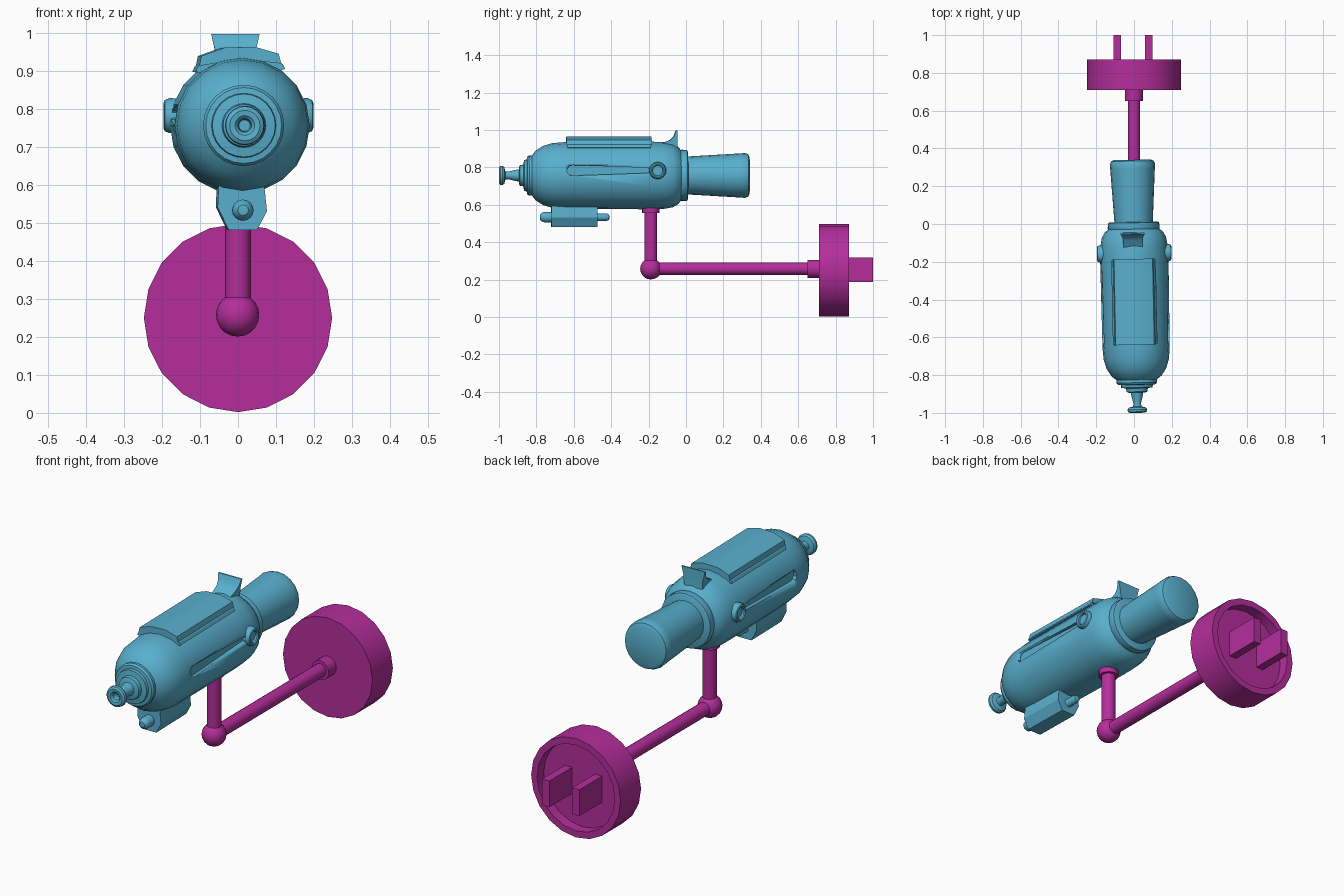
import bpy, bmesh
from math import sin, cos, pi, radians
from mathutils import Matrix, Vector

if "Cube" in bpy.data.objects:
    bpy.data.objects.remove(bpy.data.objects["Cube"])


def material(name, rgb):
    m = bpy.data.materials.new(name)
    m.diffuse_color = (*rgb, 1)
    m.use_nodes = True
    m.node_tree.nodes["Principled BSDF"].inputs["Base Color"].default_value = m.diffuse_color
    return m


BLUE = material("blue", (0.10, 0.43, 0.61))
PINK = material("magenta", (0.46, 0.027, 0.33))

# Frames: ALONG_Y turns local z into +y; TOY is the slightly yawed toy axis
ALONG_Y = Matrix.Rotation(-pi / 2, 4, 'X')
ALONG_X = Matrix.Rotation(pi / 2, 4, 'Y')
TOY = Matrix.Translation((-0.002, 0, 0.757)) @ Matrix.Rotation(0.02, 4, 'Z')


def finish(name, bm, mat, matrix=Matrix(), angle=35):
    bmesh.ops.recalc_face_normals(bm, faces=bm.faces)
    bm.transform(matrix)
    me = bpy.data.meshes.new(name)
    bm.to_mesh(me)
    bm.free()
    me.materials.append(mat)
    ob = bpy.data.objects.new(name, me)
    bpy.context.collection.objects.link(ob)
    bpy.ops.object.select_all(action='DESELECT')
    ob.select_set(True)
    bpy.context.view_layer.objects.active = ob
    bpy.ops.object.shade_smooth_by_angle(angle=radians(angle))
    return ob


def lathe(name, profile, mat, matrix, n=24, angle=35):
    """Revolve (radius, height) points around local z."""
    bm = bmesh.new()
    rings = []
    for r, h in profile:
        k = n if r else 1
        rings.append([bm.verts.new((r * cos(2 * pi * i / n), r * sin(2 * pi * i / n), h))
                      for i in range(k)])
    for a, b in zip(rings, rings[1:]):
        for i in range(n):
            j = (i + 1) % n
            vs = [a[i % len(a)], a[j % len(a)], b[j % len(b)], b[i % len(b)]]
            bm.faces.new(list(dict.fromkeys(vs)))
    return finish(name, bm, mat, matrix, angle)


def prism(name, pts, lo, hi, axis, mat, matrix=Matrix()):
    """Extrude a profile along x (points are y,z) or y (points are x,z)."""
    bm = bmesh.new()
    place = (lambda p, t: (t, *p)) if axis == 'x' else (lambda p, t: (p[0], t, p[1]))
    a, b = ([bm.verts.new(place(p, t)) for p in pts] for t in (lo, hi))
    bm.faces.new(a)
    bm.faces.new(b)
    for i in range(len(pts)):
        j = (i + 1) % len(pts)
        bm.faces.new((a[i], a[j], b[j], b[i]))
    return finish(name, bm, mat, matrix, 25)


# Rounded main body
body = lathe("body", [(0, -.83), (.10, -.83), (.132, -.805), (.158, -.765), (.173, -.715),
                      (.178, -.65), (.181, -.2), (.179, -.12), (.17, -.07), (.152, -.04),
                      (.125, -.02), (0, -.02)], BLUE, TOY @ ALONG_Y, 20)

# Tapered rounded slots sunk into both flanks
slot = []
for yc, r, start in ((-.21, .014, -90), (-.612, .028, 90)):
    slot += [(yc + r * cos(radians(start + 36 * i)), .027 + r * sin(radians(start + 36 * i)))
             for i in range(6)]
for side in (-1, 1):
    cutter = prism("slot_cutter", slot, side * .158, side * .25, 'x', BLUE, TOY)
    cutter.hide_render = True
    mod = body.modifiers.new("slot", 'BOOLEAN')
    mod.object = cutter
    mod.operation = 'DIFFERENCE'
    mod.solver = 'EXACT'
    bpy.context.view_layer.objects.active = body
    bpy.ops.object.modifier_apply(modifier=mod.name)
    bpy.data.objects.remove(cutter)

# Stepped nose and flared nozzle with a hole
lathe("nose_rings", [(0, -.81), (.105, -.81), (.107, -.84), (.10, -.85), (.085, -.852),
                     (.083, -.866), (.058, -.87), (.055, -.888), (.045, -.893), (0, -.893)],
      BLUE, TOY @ ALONG_Y)
lathe("nozzle", [(0, -.88), (.034, -.885), (.03, -.91), (.02, -.95), (.022, -.966),
                 (.045, -.972), (.052, -.982), (.05, -.994), (.04, -1), (.026, -.998),
                 (.018, -.99), (.015, -.96), (0, -.96)], BLUE, TOY @ ALONG_Y, 20)

# Rear collar and tank
lathe("rear_collar", [(0, -.03), (.134, -.03), (.138, -.022), (.135, .006), (.128, .01), (0, .01)],
      BLUE, TOY @ ALONG_Y)
lathe("rear_tank", [(0, 0), (.101, 0), (.118, .29), (.12, .315), (.113, .333), (.098, .34), (0, .34)],
      BLUE, TOY @ ALONG_Y, 20)

# Ring bosses on both sides
for side, label in ((-1, "left"), (1, "right")):
    at = TOY @ Matrix.Translation((0, -.155, .026)) @ Matrix.Scale(side, 4, (1, 0, 0)) @ ALONG_X
    lathe(label + "_ring_boss", [(0, .15), (.045, .15), (.046, .182), (.041, .194), (.034, .197),
                                 (.028, .192), (.027, .183), (0, .183)], BLUE, at, 16)

# Curved panel on top, over a narrower base step
roll = TOY @ Matrix.Rotation(-.03, 4, 'Y')
prism("top_panel_base", [(-.118, .145), (-.112, .158), (-.09, .176), (0, .198), (.09, .176),
                         (.112, .158), (.118, .145), (0, .12)], -.635, -.19, 'y', BLUE, roll)
prism("top_panel", [(-.108, .16), (-.102, .186), (-.04, .206), (.04, .206), (.102, .186),
                    (.108, .16), (0, .175)], -.64, -.185, 'y', BLUE, roll)

# Swept sight fin, wider at its tip
fin = prism("sight_fin", [(-.13, .165), (-.115, .178), (-.085, .19), (-.066, .21), (-.054, .241),
                          (-.047, .241), (-.047, .19), (-.045, .15)], -.05, .05, 'x', BLUE)
for v in fin.data.vertices:
    v.co.x *= 1 + max(0, v.co.z - .18) * 4.5
fin.data.transform(TOY @ Matrix.Translation((-.006, 0, 0)))

# Faceted pod under the body with a rounded pin through it
prism("under_pod", [(-.063, -.15), (-.066, -.215), (-.037, -.275), (.038, -.275), (.064, -.226),
                    (.056, -.15)], -.72, -.475, 'y', BLUE, TOY)
lathe("under_pod_pin", [(0, -.782), (.014, -.78), (.024, -.77), (.028, -.755), (.028, -.70),
                        (.02, -.69), (.02, -.425), (.015, -.412), (0, -.408)],
      BLUE, TOY @ Matrix.Translation((0, 0, -.223)) @ ALONG_Y, 16)

# Stand: post, ball joint, arm
lathe("post", [(0, .26), (.034, .26), (.034, .555), (.047, .556), (.047, .6), (0, .6)],
      PINK, Matrix.Translation((0, -.188, 0)), 16)
lathe("ball_joint", [(.057 * sin(pi * i / 10) if 0 < i < 10 else 0, -.057 * cos(pi * i / 10))
                     for i in range(11)], PINK, Matrix.Translation((-.001, -.188, .258)), 20)
lathe("arm", [(0, -.188), (.033, -.188), (.033, .65), (.048, .65), (.048, .715), (0, .715)],
      PINK, Matrix.Translation((0, 0, .258)) @ ALONG_Y, 16)

# Cup-shaped wheel with recessed back and two prongs
lathe("base_disc", [(0, .71), (.248, .71), (.248, .872), (.215, .872), (.215, .82), (0, .82)],
      PINK, Matrix.Translation((0, 0, .25)) @ ALONG_Y, 20, 25)
for label, lo in (("left", -.109), ("right", .057)):
    prism(label + "_prong", [(.81, .187), (1, .187), (1, .318), (.81, .318)],
          lo, lo + .04, 'x', PINK)
